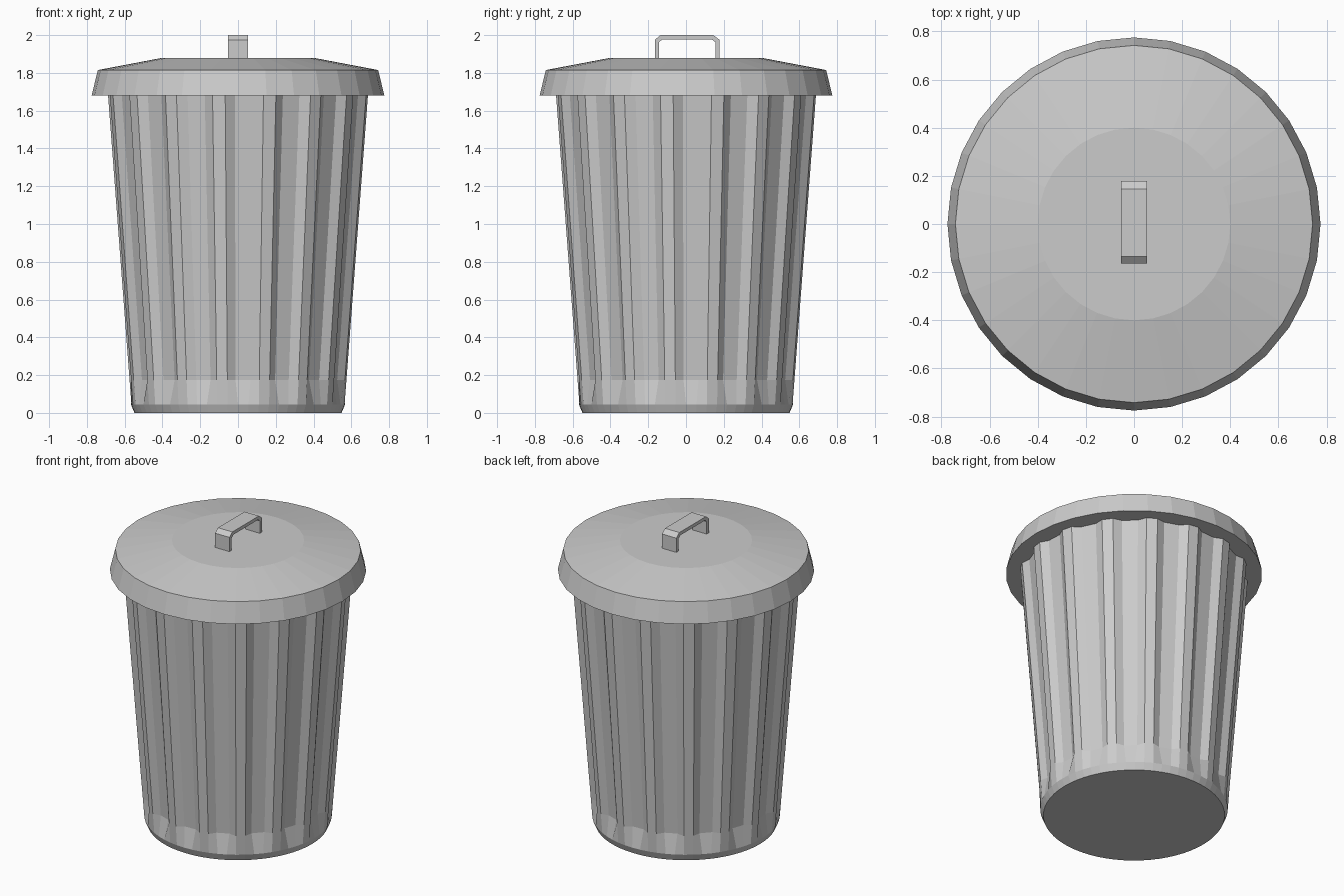
import bpy, bmesh
from math import sin, cos, radians, tau

if "Cube" in bpy.data.objects:
    bpy.data.objects.remove(bpy.data.objects["Cube"])


def make_object(name, rings):
    """Skin equal-length vertex rings from bottom to top and cap both ends."""
    bm = bmesh.new()
    loops = [[bm.verts.new(p) for p in ring] for ring in rings]
    n = len(loops[0])
    for a, b in zip(loops, loops[1:]):
        for i in range(n):
            j = (i + 1) % n
            bm.faces.new((a[i], a[j], b[j], b[i]))
    bm.faces.new(loops[0][::-1])
    bm.faces.new(loops[-1])
    bmesh.ops.recalc_face_normals(bm, faces=bm.faces)
    mesh = bpy.data.meshes.new(name)
    bm.to_mesh(mesh)
    bm.free()
    obj = bpy.data.objects.new(name, mesh)
    bpy.context.collection.objects.link(obj)
    return obj


def circle(r, z, n):
    return [(r * cos(tau * i / n), r * sin(tau * i / n), z) for i in range(n)]


# Fluted body: 16 grooves, each with two rib points and two floor points
FLUTES = 16
START = -90 + 2.81


def fluted_ring(r, z, depth, floor_z=None):
    pts = []
    for k in range(FLUTES):
        mid = START + k * 360 / FLUTES
        for offset, inner in ((-8.44, 0), (-4.2, 1), (4.2, 1), (8.44, 0)):
            a = radians(mid + (offset if depth or not inner else offset * 0.67))
            rr = r - depth * inner
            pts.append((rr * cos(a), rr * sin(a), z))
    return pts


make_object("bin_body", [
    fluted_ring(0.548, 0.0, 0),
    fluted_ring(0.567, 0.045, 0),
    fluted_ring(0.577, 0.175, 0.032),
    fluted_ring(0.692, 1.69, 0.032),
])

# Lid: flared skirt, shallow cone and flat centre
make_object("lid", [
    circle(0.775, 1.68, 32),
    circle(0.742, 1.815, 32),
    circle(0.40, 1.88, 32),
])

# Handle: bent strap swept along an arch
outer = [(-0.165, 1.87), (-0.165, 1.975), (-0.135, 2.0),
         (0.145, 2.0), (0.178, 1.975), (0.178, 1.87)]
inner = [(-0.142, 1.87), (-0.142, 1.963), (-0.125, 1.978),
         (0.135, 1.978), (0.155, 1.963), (0.155, 1.87)]
W = 0.053
make_object("lid_handle", [
    [(-W, *o), (W, *o), (W, *i), (-W, *i)] for o, i in zip(outer, inner)
])
